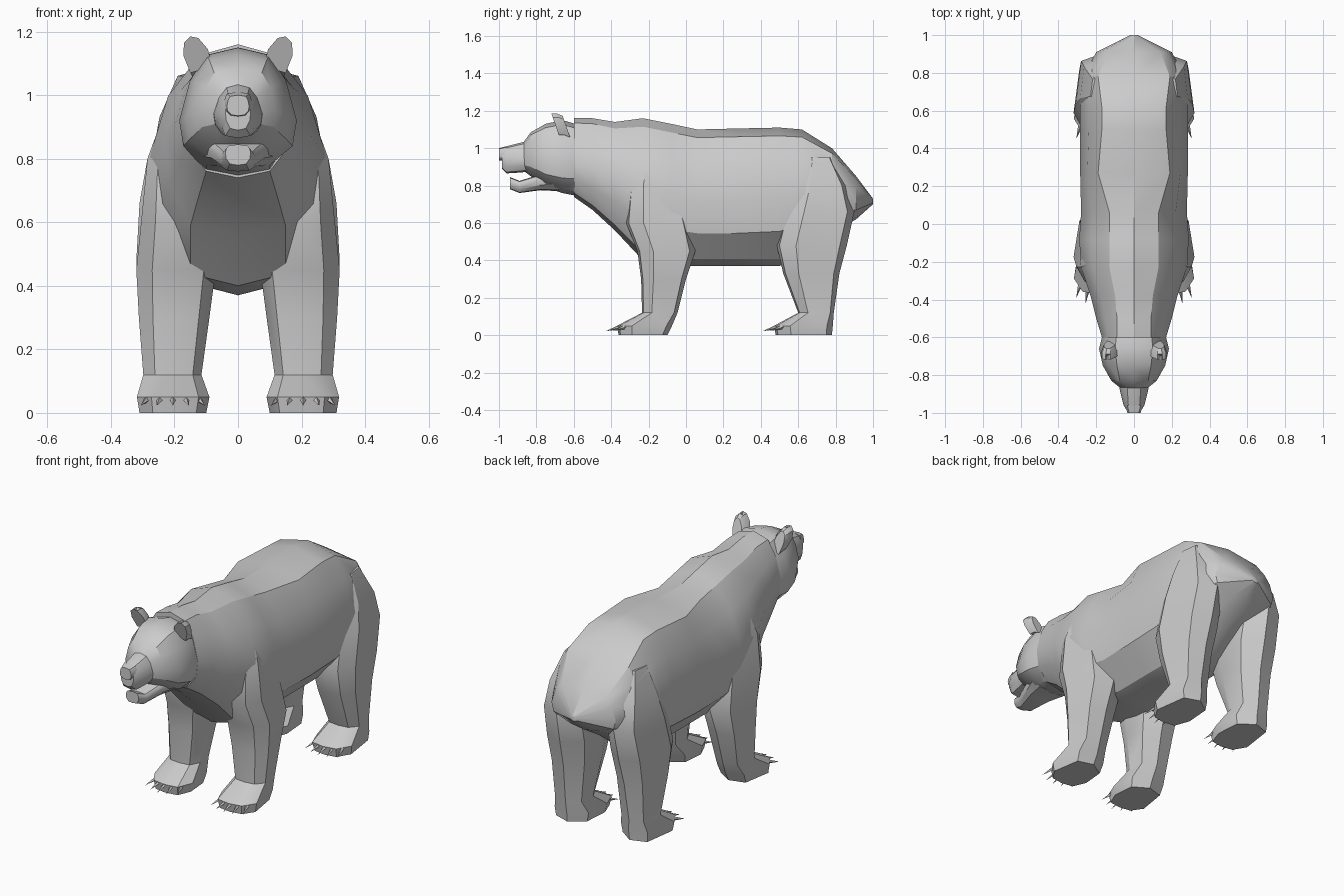
import bpy, bmesh, math
from mathutils import Vector, Matrix

cube = bpy.data.objects.get("Cube")
if cube:
    bpy.data.objects.remove(cube)

fur = bpy.data.materials.new("grey fur")
fur.use_nodes = True
GREY = (0.6, 0.6, 0.6, 1)
fur.diffuse_color = GREY
fur.node_tree.nodes["Principled BSDF"].inputs["Base Color"].default_value = GREY


def finish(bm, name, angle=30):
    """Turn a bmesh into a shaded object."""
    bmesh.ops.remove_doubles(bm, verts=bm.verts, dist=0.0005)
    bmesh.ops.recalc_face_normals(bm, faces=bm.faces)
    mesh = bpy.data.meshes.new(name)
    bm.to_mesh(mesh)
    bm.free()
    mesh.materials.append(fur)
    ob = bpy.data.objects.new(name, mesh)
    bpy.context.collection.objects.link(ob)
    bpy.ops.object.select_all(action='DESELECT')
    ob.select_set(True)
    bpy.context.view_layer.objects.active = ob
    bpy.ops.object.shade_smooth_by_angle(angle=math.radians(angle))
    return ob


def loft(rings):
    """Skin closed rings of equal length and cap both ends."""
    bm = bmesh.new()
    rows = [[bm.verts.new(p) for p in ring] for ring in rings]
    for a, b in zip(rows, rows[1:]):
        for i in range(len(a)):
            j = (i + 1) % len(a)
            bm.faces.new((a[i], a[j], b[j], b[i]))
    bm.faces.new(rows[0])
    bm.faces.new(rows[-1])
    return bm


def body_ring(y, top, ridge, wide, mid, belly, low):
    """Mirrored cross-section across the body at y."""
    half = [(ridge, top - 0.06 * (top - low)),
            (ridge * 0.4 + wide * 0.6, top - 0.45 * (top - mid)),
            (wide, mid), (wide * 0.93, (mid + low) / 2),
            (belly, low + 0.05 * (top - low))]
    pts = [(0, top)] + half + [(0, low)] + [(-x, z) for x, z in reversed(half)]
    return [(x, y, z) for x, z in pts]


def leg_ring(side, z, inner, outer, front, back):
    """Eight-sided horizontal cross-section of a leg."""
    cx, cy = (inner + outer) / 2, (front + back) / 2
    rx, ry = (outer - inner) / 2, (back - front) / 2
    shape = [(1, -.45), (.6, -.92), (-.05, -1), (-.7, -.92),
             (-1, -.35), (-.9, .6), (-.1, 1), (.75, .8)]
    return [(side * (cx + u * rx), cy + v * ry, z) for u, v in shape]


# Torso from neck to tail: y, top, ridge, width, widest z, belly width, bottom
torso = [(-.60, 1.16, .09, .17, .93, .10, .74),
         (-.50, 1.16, .09, .20, .90, .12, .67),
         (-.38, 1.14, .10, .23, .87, .15, .56),
         (-.23, 1.16, .13, .28, .80, .15, .40),
         (-.08, 1.13, .13, .29, .76, .14, .37),
         (.06, 1.10, .13, .28, .72, .14, .37),
         (.27, 1.105, .19, .285, .72, .14, .37),
         (.50, 1.11, .17, .285, .74, .14, .37),
         (.62, 1.10, .17, .285, .76, .13, .42),
         (.78, 1.00, .19, .27, .76, .10, .54),
         (.91, .85, .14, .20, .72, .08, .62),
         (1.0, .73, .01, .02, .715, .01, .70)]
finish(loft([body_ring(*s) for s in torso]), "torso")

# Head with inset eye sockets
skull = [(-.56, 1.12, .09, .16, .93, .10, .74),
         (-.66, 1.15, .10, .185, .92, .10, .76),
         (-.75, 1.13, .09, .165, .93, .09, .79),
         (-.83, 1.085, .075, .12, .95, .06, .85),
         (-.87, 1.03, .03, .07, .94, .04, .88)]
head = loft([body_ring(*s) for s in skull])
head.faces.ensure_lookup_table()
sockets = [f for f in head.faces
           if f.calc_center_median().y < -.84 and f.normal.z != 0
           and 0.98 < f.calc_center_median().z < 1.04
           and abs(f.calc_center_median().x) > .04]
bmesh.ops.recalc_face_normals(head, faces=head.faces)
bmesh.ops.inset_individual(head, faces=sockets, thickness=0.012, depth=-0.012)
finish(head, "head")

# Muzzle, nose and open lower jaw
muzzle = [(-.80, 1.05, .04, .085, .94, .06, .88),
          (-.88, 1.03, .035, .075, .94, .05, .87),
          (-.96, 1.01, .03, .055, .94, .04, .865),
          (-.985, 1.0, .025, .04, .95, .025, .89)]
finish(loft([body_ring(*s) for s in muzzle]), "muzzle")
nose = [(-.96, 1.01, .035, .045, .97, .03, .93),
        (-1.0, 1.0, .025, .035, .965, .02, .935)]
finish(loft([body_ring(*s) for s in nose]), "nose")
jaw = [(-.68, .90, .10, .13, .85, .08, .77),
       (-.78, .86, .08, .09, .83, .06, .775),
       (-.89, .825, .045, .055, .80, .035, .76),
       (-.94, .845, .03, .04, .82, .025, .78)]
finish(loft([body_ring(*s) for s in jaw]), "lower_jaw")

# Ears: rounded plates with a hollow front
ear_shape = [(.08, 1.09), (.095, 1.145), (.125, 1.18), (.15, 1.185),
             (.17, 1.165), (.172, 1.125), (.15, 1.07)]
for side, label in ((1, "left"), (-1, "right")):
    rings = [[(side * (.13 + (x - .13) * k), y - (z - 1.1) * .35, z - (1 - k) * .04)
              for x, z in ear_shape] for y, k in ((-.63, .7), (-.66, 1), (-.69, 1))]
    bm = loft(rings)
    bm.faces.ensure_lookup_table()
    bmesh.ops.recalc_face_normals(bm, faces=bm.faces)
    front = min(bm.faces, key=lambda f: f.calc_center_median().y)
    bmesh.ops.inset_region(bm, faces=[front], thickness=0.014, depth=-0.02)
    finish(bm, label + "_ear")

# Legs: z, inner x, outer x, front y, back y
fore = [(0, .10, .31, -.36, -.10), (.05, .09, .318, -.37, -.075),
        (.12, .115, .298, -.235, -.045), (.30, .09, .312, -.24, 0),
        (.45, .07, .32, -.26, .05), (.60, .08, .305, -.32, .02),
        (.80, .12, .285, -.30, -.04), (.95, .14, .23, -.24, -.1)]
hind = [(0, .10, .31, .48, .78), (.05, .09, .318, .47, .785),
        (.12, .115, .298, .60, .79), (.33, .09, .31, .52, .82),
        (.48, .07, .32, .485, .86), (.66, .07, .31, .53, .90),
        (.80, .12, .285, .59, .86), (.95, .14, .23, .64, .78)]


def claws(side, toe_y, name):
    """Five slim claws fanned along the front of a paw."""
    bm = bmesh.new()
    for i in range(5):
        t = i / 2 - 1
        base = Vector((side * (.205 + t * .09), toe_y + .035 * t * t, .034))
        aim = Vector((side * t * .3, -1, -.3))
        turn = aim.to_track_quat('Z', 'Y').to_matrix().to_4x4()
        bmesh.ops.create_cone(bm, cap_ends=True, segments=4, radius1=.012, radius2=0,
                              depth=.08, matrix=Matrix.Translation(base) @ turn)
    finish(bm, name)


for side, label in ((1, "left"), (-1, "right")):
    for rows, place in ((fore, "front"), (hind, "hind")):
        name = f"{label}_{place}"
        finish(loft([leg_ring(side, *r) for r in rows]), name + "_leg")
        claws(side, rows[1][3] - .02, name + "_claws")
